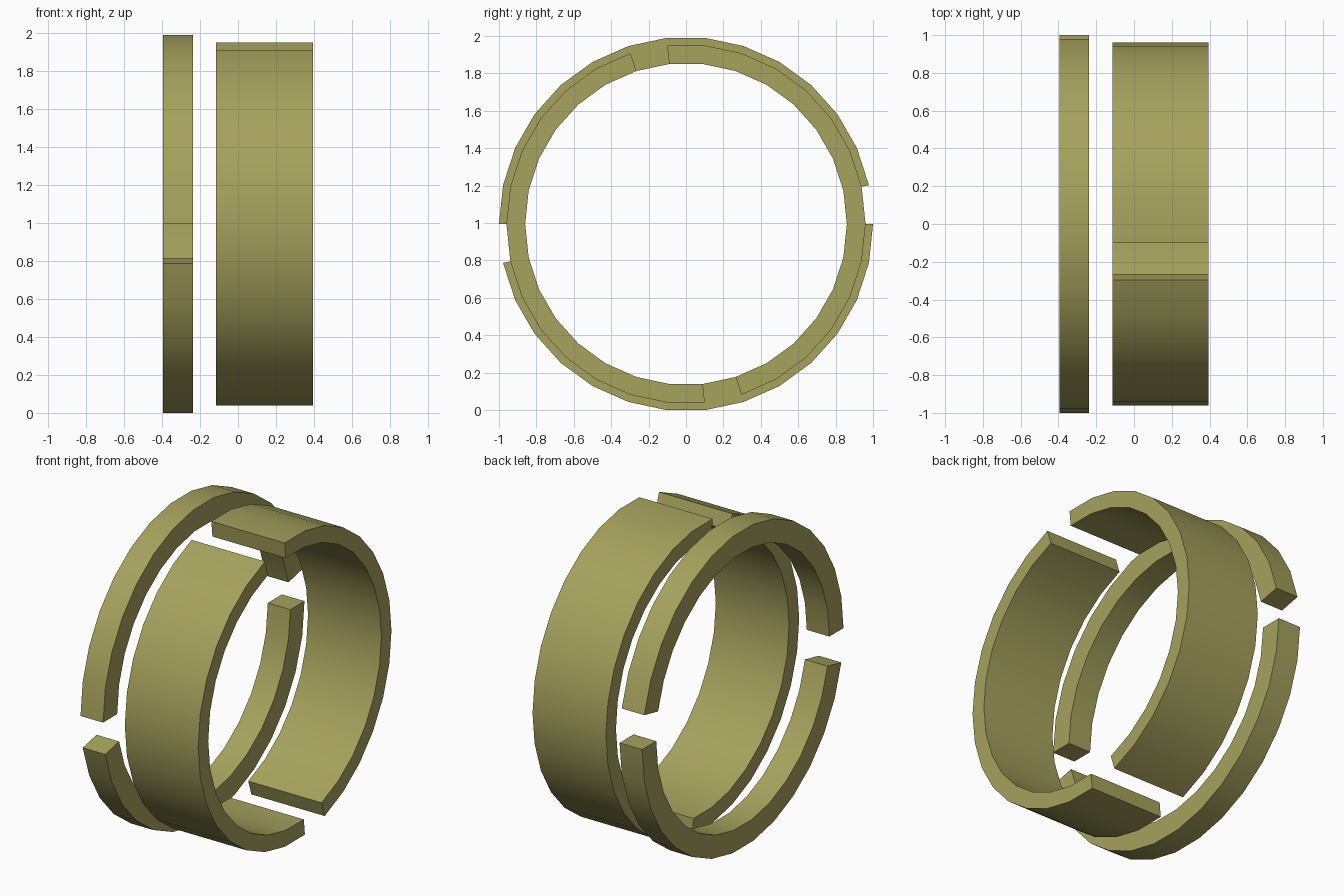
import bpy, bmesh
from math import radians, cos, sin

if "Cube" in bpy.data.objects:
    bpy.data.objects.remove(bpy.data.objects["Cube"])

STEP = 12          # 30-sided rings
CENTRE_Z = 0.9945  # half height of the larger ring


def arc_band(name, start, x0, x1, r_in, r_out, steps=14):
    """Rectangular section swept around the x axis, with closed ends."""
    bm = bmesh.new()
    rings = []
    for i in range(steps + 1):
        a = radians(start + i * STEP)
        rings.append([bm.verts.new((x, r * cos(a), CENTRE_Z + r * sin(a)))
                      for x, r in ((x0, r_in), (x1, r_in), (x1, r_out), (x0, r_out))])
    for a, b in zip(rings, rings[1:]):
        for j in range(4):
            k = (j + 1) % 4
            bm.faces.new((a[j], a[k], b[k], b[j]))
    bm.faces.new(rings[0][::-1])
    bm.faces.new(rings[-1])
    bmesh.ops.recalc_face_normals(bm, faces=bm.faces)
    mesh = bpy.data.meshes.new(name)
    bm.to_mesh(mesh)
    bm.free()
    obj = bpy.data.objects.new(name, mesh)
    bpy.context.collection.objects.link(obj)
    # Smooth curved walls, crisp rims and ends
    bpy.ops.object.select_all(action='DESELECT')
    obj.select_set(True)
    bpy.context.view_layer.objects.active = obj
    bpy.ops.object.shade_smooth_by_angle(angle=radians(30))
    mat = bpy.data.materials.get("olive") or bpy.data.materials.new("olive")
    mat.diffuse_color = (0.38, 0.36, 0.11, 1)
    mat.use_nodes = True
    mat.node_tree.nodes["Principled BSDF"].inputs["Base Color"].default_value = mat.diffuse_color
    mesh.materials.append(mat)


# Narrow ring: two halves with gaps at the sides
for label, start in (("upper", 12), ("lower", 192)):
    arc_band("narrow_ring_" + label, start, -0.395, -0.238, 0.86, 1.0)

# Wide ring: two halves with gaps near top and bottom
for label, start in (("left", 108), ("right", 288)):
    arc_band("wide_ring_" + label, start, -0.115, 0.395, 0.86, 0.96)
